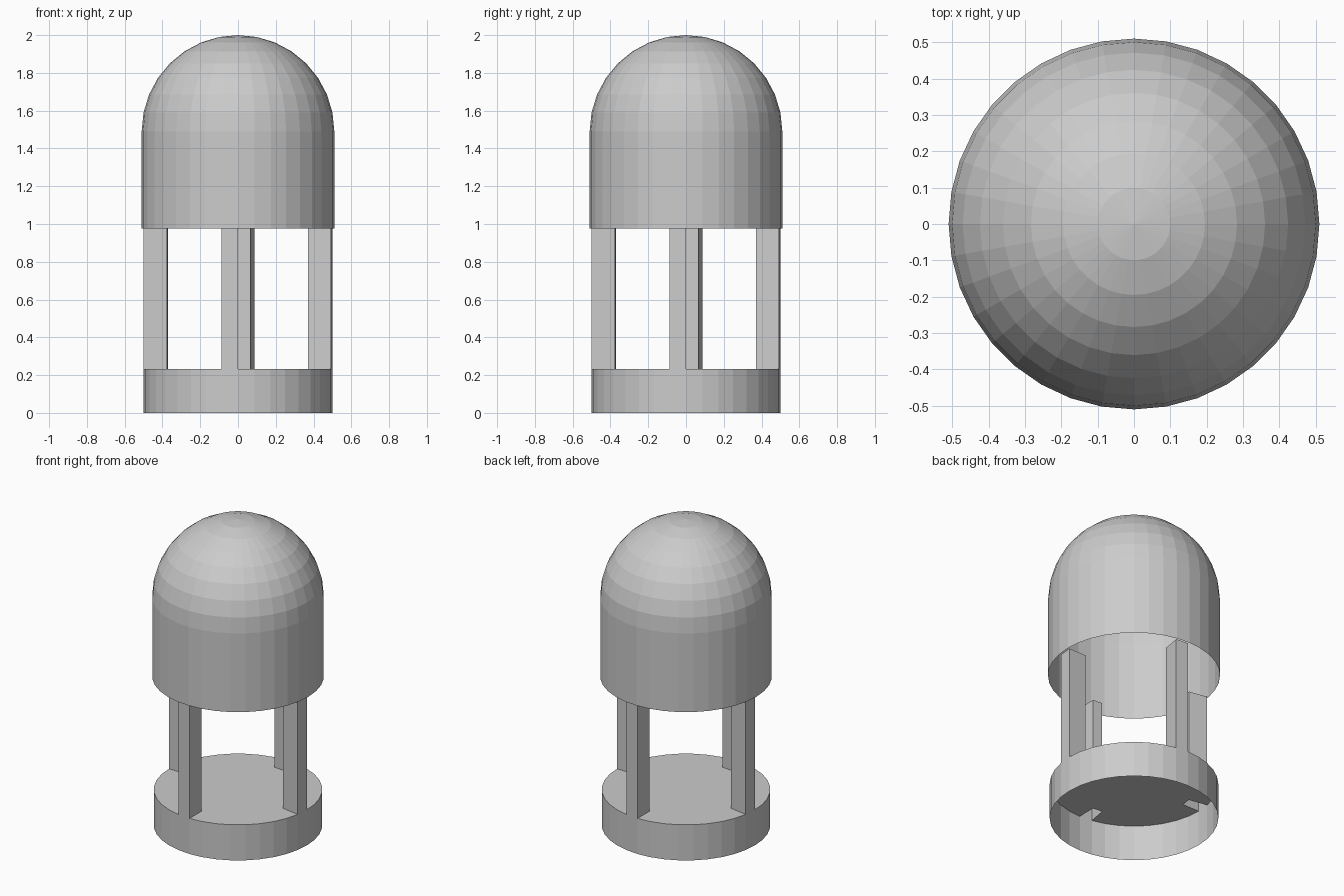
import bpy
import bmesh
from math import sin, cos, radians, pi

if "Cube" in bpy.data.objects:
    bpy.data.objects.remove(bpy.data.objects["Cube"])

SIDES = 36          # 10 degrees per facet
STEP = 360 / SIDES
R_BASE, R_INNER = 0.50, 0.377
Z_BASE, Z_RIM = 0.233, 0.975
R_DOME, Z_DOME, BANDS = 0.51, 1.49, 8


def polar(bm, r, deg, z):
    a = radians(deg)
    return bm.verts.new((r * cos(a), r * sin(a), z))


def ring(bm, r, z):
    return [polar(bm, r, i * STEP, z) for i in range(SIDES)]


def bridge(bm, low, high):
    n = len(low)
    for i in range(n):
        j = (i + 1) % n
        bm.faces.new((low[i], low[j], high[j], high[i]))


def finish(bm, name):
    mesh = bpy.data.meshes.new(name)
    bm.to_mesh(mesh)
    bm.free()
    obj = bpy.data.objects.new(name, mesh)
    bpy.context.collection.objects.link(obj)
    return obj


# Base and legs: open-bottomed drum whose notched lid rises into four hollow legs
bm = bmesh.new()
foot, top = ring(bm, R_BASE, 0), ring(bm, R_BASE, Z_BASE)
bridge(bm, foot, top)
lid = []
for q in range(4):
    first = q * 9
    lid += top[first:first + 9]
    start, end = first + 8, (first + 9) % SIDES
    inner = [polar(bm, R_INNER, k * STEP, Z_BASE) for k in (start, end)]
    lid += inner
    # one-facet-wide wedge leg, capped on top
    low = [top[start], top[end], inner[1], inner[0]]
    high = [bm.verts.new((v.co.x, v.co.y, Z_RIM)) for v in low]
    bridge(bm, low, high)
    bm.faces.new(high)
bm.faces.new(lid)
finish(bm, "base_with_legs")

# Dome: thin open shell, straight skirt below a hemisphere
bm = bmesh.new()
prev = ring(bm, R_DOME, Z_RIM)
for k in range(BANDS):
    a = k * pi / 2 / BANDS
    cur = ring(bm, R_DOME * cos(a), Z_DOME + R_DOME * sin(a))
    bridge(bm, prev, cur)
    prev = cur
tip = bm.verts.new((0, 0, Z_DOME + R_DOME))
for i in range(SIDES):
    bm.faces.new((prev[i], prev[(i + 1) % SIDES], tip))
finish(bm, "dome_cap")
